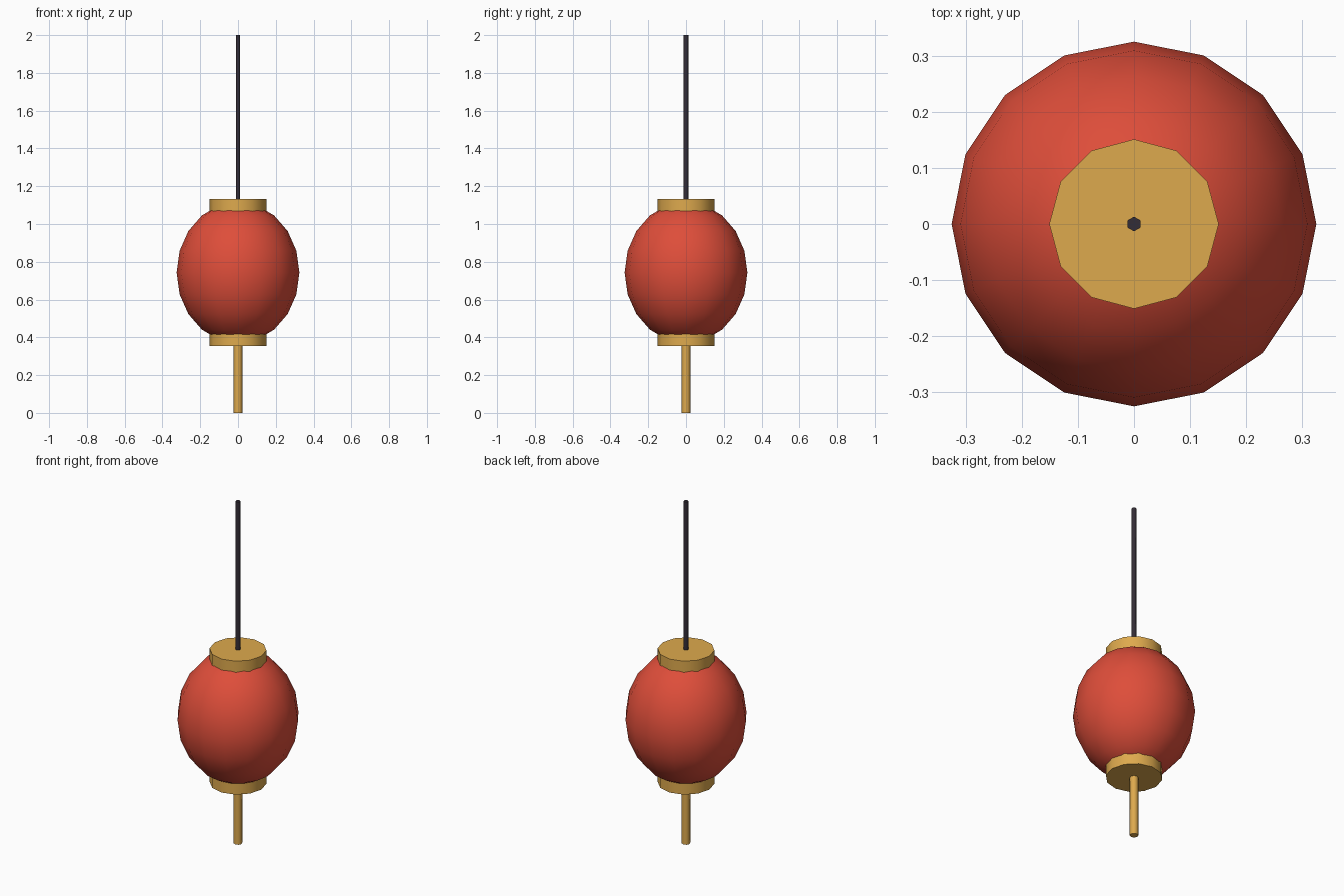
import bpy
import math

cube = bpy.data.objects.get("Cube")
if cube:
    bpy.data.objects.remove(cube, do_unlink=True)


def make_material(name, color):
    mat = bpy.data.materials.new(name)
    mat.use_nodes = True
    rgba = (*color, 1.0)
    mat.diffuse_color = rgba
    mat.node_tree.nodes["Principled BSDF"].inputs["Base Color"].default_value = rgba
    return mat


red = make_material("lantern red", (0.73, 0.075, 0.042))
gold = make_material("warm gold", (0.73, 0.40, 0.075))
dark = make_material("dark cord", (0.034, 0.026, 0.037))


def finish(name, mat, angle):
    obj = bpy.context.object
    obj.name = name
    obj.data.materials.append(mat)
    bpy.ops.object.shade_smooth_by_angle(angle=math.radians(angle))
    return obj


def cylinder(name, mat, sides, radius, bottom, top):
    bpy.ops.mesh.primitive_cylinder_add(
        vertices=sides, radius=radius, depth=top - bottom,
        location=(0, 0, (bottom + top) / 2))
    return finish(name, mat, 65)


# Paper body: a slightly tall faceted globe
MIDDLE = 0.743
bpy.ops.mesh.primitive_uv_sphere_add(
    segments=16, ring_count=10, radius=0.325, location=(0, 0, MIDDLE))
bpy.context.object.scale.z = 1.15
bpy.ops.object.transform_apply(location=False, rotation=False, scale=True)
finish("lantern_body", red, 65)

# Matching rims above and below the body
for name, side in (("top_cap", 1), ("bottom_cap", -1)):
    inner, outer = MIDDLE + side * 0.322, MIDDLE + side * 0.39
    cylinder(name, gold, 12, 0.151, min(inner, outer), max(inner, outer))

# Hanging cord and tassel
cylinder("hanging_cord", dark, 6, 0.013, 1.12, 2.0)
cylinder("tassel", gold, 8, 0.023, 0.0, 0.36)
